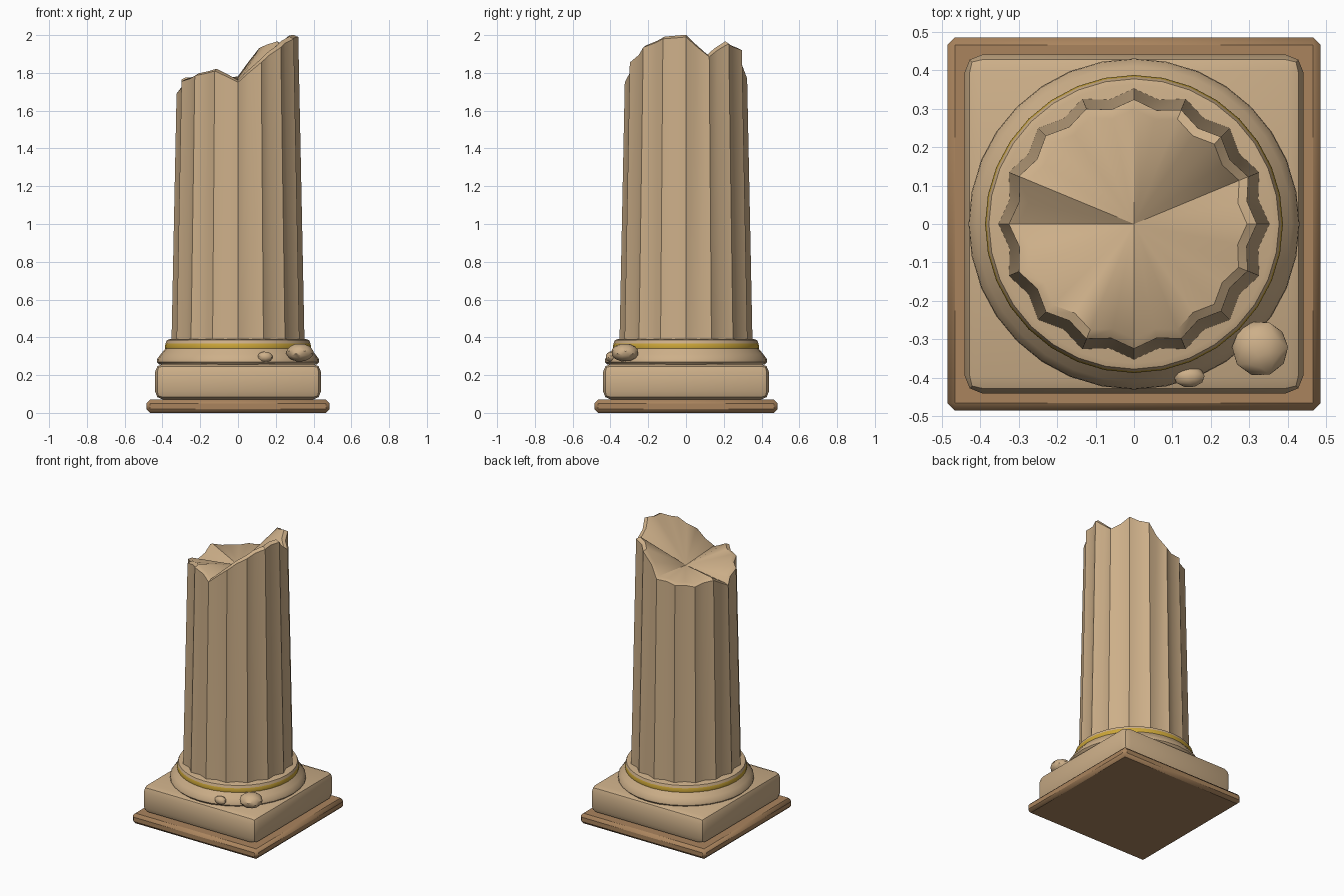
import bpy, bmesh, math, random
from mathutils import Vector

random.seed(4)
cube = bpy.data.objects.get("Cube")
if cube:
    bpy.data.objects.remove(cube, do_unlink=True)


def material(name, color):
    m = bpy.data.materials.new(name)
    m.diffuse_color = (*color, 1)
    m.use_nodes = True
    m.node_tree.nodes["Principled BSDF"].inputs["Base Color"].default_value = (*color, 1)
    return m


SAND = material("sandstone", (0.61, 0.43, 0.25))
BROWN = material("brown_stone", (0.40, 0.23, 0.11))
GOLD = material("gold", (0.60, 0.38, 0.04))


def finish(name, bm, mats, angle=30):
    bmesh.ops.recalc_face_normals(bm, faces=bm.faces)
    mesh = bpy.data.meshes.new(name)
    bm.to_mesh(mesh)
    bm.free()
    obj = bpy.data.objects.new(name, mesh)
    bpy.context.collection.objects.link(obj)
    for m in mats:
        mesh.materials.append(m)
    bpy.ops.object.select_all(action="DESELECT")
    obj.select_set(True)
    bpy.context.view_layer.objects.active = obj
    bpy.ops.object.shade_smooth_by_angle(angle=math.radians(angle))
    return obj


def slab(name, half, z0, z1, bevel, segments, mat):
    bm = bmesh.new()
    bmesh.ops.create_cube(bm, size=1)
    for v in bm.verts:
        v.co = Vector((v.co.x * 2 * half, v.co.y * 2 * half,
                       z0 + (v.co.z + 0.5) * (z1 - z0)))
    bmesh.ops.bevel(bm, geom=bm.edges[:], offset=bevel, segments=segments,
                    profile=0.5, affect="EDGES")
    return finish(name, bm, [mat], 40)


def bridge(bm, a, b, index=0):
    n = len(a)
    for i in range(n):
        f = bm.faces.new((a[i], a[(i + 1) % n], b[(i + 1) % n], b[i]))
        f.material_index = index


def ring(bm, points):
    return [bm.verts.new(p) for p in points]


# Square plinth in two steps
slab("plinth_slab", 0.485, 0.0, 0.07, 0.02, 1, BROWN)
slab("plinth_block", 0.44, 0.07, 0.26, 0.045, 2, SAND)

# Round base moulding, with a gold band on its neck
profile = [(0.415, 0.255), (0.43, 0.27), (0.428, 0.285), (0.41, 0.31), (0.385, 0.34),
           (0.387, 0.352), (0.383, 0.368), (0.377, 0.385), (0.362, 0.39)]
bm = bmesh.new()
sides = 32
rings = [ring(bm, [(r * math.cos(math.tau * i / sides), r * math.sin(math.tau * i / sides), z)
                   for i in range(sides)]) for r, z in profile]
for k in range(len(rings) - 1):
    bridge(bm, rings[k], rings[k + 1], 1 if 0.34 <= profile[k][1] < 0.36 else 0)
bm.faces.new(rings[0])
bm.faces.new(rings[-1])
finish("base_moulding", bm, [SAND, GOLD], 40)

# Fluted, tapering shaft with a broken top; one height for each ridge, from +x
ridge_tops = [1.99, 1.885, 1.955, 1.92, 1.77, 1.75, 1.74, 1.765,
              1.69, 1.755, 1.785, 1.81, 1.75, 1.855, 1.935, 1.98]
count = len(ridge_tops) * 2
tops = []
for i in range(count):
    a, b = ridge_tops[i // 2], ridge_tops[(i // 2 + i % 2) % len(ridge_tops)]
    tops.append((a + b) / 2)


def shaft_point(i, z, scale=1.0, lift=0.0):
    radius = 0.352 - 0.033 * (z - 0.38) / 1.62
    radius *= scale * (0.935 if i % 2 else 1.0)
    angle = math.tau * i / count
    return (radius * math.cos(angle), radius * math.sin(angle), z + lift)


bm = bmesh.new()
foot = ring(bm, [shaft_point(i, 0.38) for i in range(count)])
rim = ring(bm, [shaft_point(i, tops[i]) for i in range(count)])
lip = ring(bm, [shaft_point(i, tops[i], 0.92, 0.012) for i in range(count)])
bridge(bm, foot, rim)
bridge(bm, rim, lip)
bm.faces.new(foot)
centre = bm.verts.new((0, 0, 1.745))
for i in range(count):
    bm.faces.new((lip[i], lip[(i + 1) % count], centre))
finish("fluted_shaft", bm, [SAND], 35)


# Fallen fragments resting on the moulding
def fragment(name, location, size):
    bm = bmesh.new()
    bmesh.ops.create_icosphere(bm, subdivisions=1, radius=1)
    bmesh.ops.bevel(bm, geom=bm.edges[:], offset=0.18, segments=1, affect="EDGES")
    stretch = [random.uniform(-0.08, 0.08) for _ in range(3)]
    for v in bm.verts:
        v.co *= 1 + v.co.dot(Vector(stretch))
        v.co = Vector(v.co[k] * size[k] * 1.06 + location[k] for k in range(3))
    return finish(name, bm, [SAND], 35)


fragment("large_fragment", (0.33, -0.32, 0.32), (0.083, 0.082, 0.055))
fragment("small_fragment", (0.145, -0.395, 0.297), (0.046, 0.032, 0.032))
